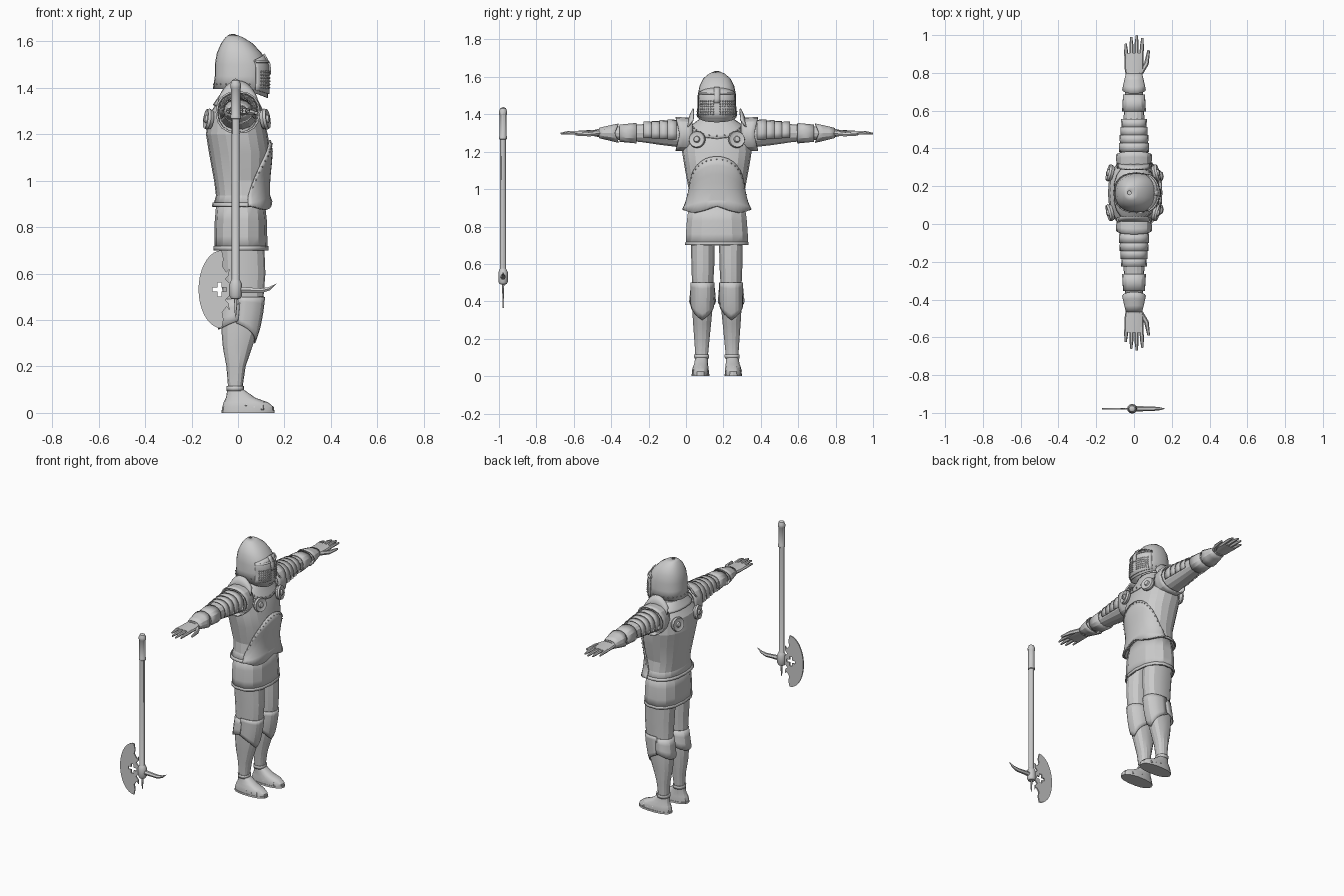
import bpy, bmesh
from math import sin, cos, pi, radians, copysign
from mathutils import Matrix, Vector

if "Cube" in bpy.data.objects:
    bpy.data.objects.remove(bpy.data.objects["Cube"])

MID = 0.165      # y of the figure's centre line
AXE = -0.978     # y of the axe
SIDES = ((1, "left"), (-1, "right"))

steel = bpy.data.materials.new("steel_grey")
steel.use_nodes = True
steel.diffuse_color = (0.6, 0.6, 0.6, 1)
steel.node_tree.nodes["Principled BSDF"].inputs["Base Color"].default_value = (0.6, 0.6, 0.6, 1)


def style(ob, angle):
    ob.data.materials.clear()
    ob.data.materials.append(steel)
    bpy.ops.object.select_all(action="DESELECT")
    ob.select_set(True)
    bpy.context.view_layer.objects.active = ob
    bpy.ops.object.shade_smooth_by_angle(angle=radians(angle))
    return ob


def finish(name, bm, angle=25, thick=0):
    bmesh.ops.recalc_face_normals(bm, faces=bm.faces[:])
    me = bpy.data.meshes.new(name)
    bm.to_mesh(me)
    bm.free()
    ob = bpy.data.objects.new(name, me)
    bpy.context.collection.objects.link(ob)
    if thick:
        mod = ob.modifiers.new("thickness", "SOLIDIFY")
        mod.thickness, mod.offset = thick, 0
    return style(ob, angle)


def spot(rings, t, a, off=0, axis="z", s=1, k=0.85):
    """Point on a body whose rings are (t, x low, x high, side low, side high)."""
    t0 = min(max(t, rings[0][0]), rings[-1][0])
    for p, q in zip(rings, rings[1:]):
        if t0 <= q[0]:
            break
    f = (t0 - p[0]) / (q[0] - p[0])
    x0, x1, w0, w1 = (b + (c - b) * f for b, c in zip(p[1:], q[1:]))
    bend = lambda v: copysign(abs(v) ** k, v)
    u = (x0 + x1) / 2 + ((x1 - x0) / 2 + off) * bend(cos(a))
    w = (w0 + w1) / 2 + ((w1 - w0) / 2 + off) * bend(sin(a))
    return Vector((u, MID + s * w, t)) if axis == "z" else Vector((u, MID + s * t, w))


def shell(name, rings, span=(0, 360), lo=None, hi=None, off=0, flare=0, rows=6, n=16,
          axis="z", s=1, thick=0, cap=False, warp=None, angle=25):
    """Skin over the rings, whole or as a plate between lo(a) and hi(a)."""
    bm = bmesh.new()
    ts = [r[0] for r in rings]
    grid = []
    steps = [i / rows for i in range(rows + 1)] if lo else ts
    for v in steps:
        row = []
        for j in range(n + 1):
            a = radians(span[0] + (span[1] - span[0]) * j / n)
            t = lo(a) + (hi(a) - lo(a)) * v if lo else v
            p = spot(rings, t, a, off + (flare * v if lo else 0), axis, s)
            if warp:
                p.z += warp(p, a)
            row.append(bm.verts.new(p))
        grid.append(row)
    for r0, r1 in zip(grid, grid[1:]):
        for j in range(n):
            bm.faces.new((r0[j], r0[j + 1], r1[j + 1], r1[j]))
    bmesh.ops.remove_doubles(bm, verts=bm.verts[:], dist=0.0002)
    if cap:
        bmesh.ops.holes_fill(bm, edges=[e for e in bm.edges if e.is_boundary], sides=0)
    return finish(name, bm, angle, thick)


def flat(v):
    return lambda a: v


def rivets(name, points, r=0.004):
    bm = bmesh.new()
    for p in points:
        bmesh.ops.create_icosphere(bm, subdivisions=1, radius=r, matrix=Matrix.Translation(p))
    finish(name, bm)


def turned(name, profile, matrix, n=16):
    """Lathe of (radius, height) around local z."""
    bm = bmesh.new()
    vs = [bm.verts.new((r, 0, z)) for r, z in profile]
    es = [bm.edges.new(e) for e in zip(vs, vs[1:])]
    bmesh.ops.spin(bm, geom=vs + es, axis=(0, 0, 1), cent=(0, 0, 0), angle=2 * pi, steps=n)
    bmesh.ops.remove_doubles(bm, verts=bm.verts[:], dist=0.0002)
    bm.transform(matrix)
    return finish(name, bm, 30)


def tube(name, points, radius, taper):
    cu = bpy.data.curves.new(name, "CURVE")
    cu.dimensions, cu.bevel_depth, cu.bevel_resolution, cu.use_fill_caps = "3D", radius, 1, True
    sp = cu.splines.new("POLY")
    sp.points.add(len(points) - 1)
    for q, p, f in zip(sp.points, points, taper):
        q.co, q.radius = (*p, 1), f
    return to_mesh(name, cu)


def to_mesh(name, cu, matrix=None):
    ob = bpy.data.objects.new(name, cu)
    bpy.context.collection.objects.link(ob)
    if matrix:
        ob.matrix_world = matrix
    bpy.ops.object.select_all(action="DESELECT")
    ob.select_set(True)
    bpy.context.view_layer.objects.active = ob
    bpy.ops.object.convert(target="MESH")
    return style(bpy.context.view_layer.objects.active, 35)


def even(*rows):
    return [(z, x0, x1, -w, w) for z, x0, x1, w in rows]


# Helmet with visor, breaths and rivets
helm = even((1.395, -.105, .127, .105), (1.45, -.097, .128, .1), (1.5, -.097, .126, .1),
            (1.55, -.088, .098, .09), (1.59, -.07, .06, .07), (1.615, -.052, .02, .04),
            (1.628, -.035, -.015, .01))
chin = lambda p, a: -.038 * max(0, cos(a)) * max(0, min(1, (1.45 - p.z) / .055))
shell("helmet", helm, n=24, thick=.006, warp=chin, angle=35)
shell("visor", helm, (-62, 62), lambda a: 1.405, lambda a: 1.5 + .04 * cos(a), .005,
      n=16, thick=.006, warp=chin, angle=35)
shell("brow_band", helm, (-60, 60), flat(1.508), flat(1.518), .011, rows=1, n=12, thick=.008)
shell("nose_ridge", helm, (-6, 6), flat(1.46), flat(1.545), .011, rows=4, n=2, thick=.008)
rivets("breaths", [spot(helm, 1.41 + .014 * i, radians(b * 7), .009) + Vector((0, 0, -.01))
                   for i in range(6) for b in range(-7, 8) if b], .0045)
rivets("helmet_rivets", [spot(helm, 1.415, radians(b), .003) for b in range(75, 300, 15)])
shell("neck", even((1.3, -.055, .06, .065), (1.46, -.055, .06, .06)), cap=True)

# Cuirass
torso = even((.89, -.105, .135, .175), (.935, -.092, .125, .155), (1.0, -.1, .125, .148),
             (1.12, -.122, .138, .17), (1.2, -.135, .125, .183), (1.28, -.125, .105, .175),
             (1.34, -.085, .075, .125), (1.375, -.06, .06, .075))
hem = lambda p, a: (.02 - .04 * abs(sin(2 * a))) * max(0, min(1, (.94 - p.z) / .05)) * max(0, cos(a))
shell("cuirass", torso, n=20, thick=.006, warp=hem, angle=14)
arch = lambda a: 1.175 - .24 * (abs(a) / radians(80)) ** 1.8
shell("belly_plate", torso, (-80, 80), flat(.89), arch, .009, n=20, thick=.008, warp=hem, angle=14)
rivets("belly_rivets", [spot(torso, arch(radians(b)) - .015, radians(b), .015) for b in range(-70, 71, 7)])
shell("waist_rim", torso, lo=flat(.888), hi=flat(.905), off=.005, rows=1, n=20, thick=.006, warp=hem)
gorget = lambda a: 1.325 - .055 * max(0, cos(a)) ** 3
shell("gorget", torso, lo=gorget, hi=flat(1.385), off=.01, n=20, thick=.008)
rivets("gorget_rivets", [spot(torso, gorget(radians(b)) + .015, radians(b), .016)
                         for b in range(-70, 71, 10)], .005)

# Skirt
skirt = even((.7, -.098, .124, .166), (.76, -.098, .122, .165), (.83, -.096, .12, .16), (.92, -.088, .11, .148))
shell("skirt", skirt, n=14, thick=.008, angle=14)
shell("skirt_rim", skirt, lo=flat(.7), hi=flat(.718), off=.004, rows=1, n=14, thick=.006, angle=14)

# Legs, arms and shoulders
leg = [(.05, -.043, .02, .05, .115), (.1, -.042, .018, .048, .115), (.2, -.05, .033, .038, .122),
       (.28, -.065, .06, .03, .128), (.36, -.072, .088, .022, .133), (.43, -.07, .102, .018, .134),
       (.5, -.066, .11, .018, .134), (.6, -.072, .118, .012, .138), (.8, -.085, .11, .01, .14)]
foot = [(0, -.068, .155, .042, .133), (.025, -.068, .154, .042, .133), (.045, -.062, .13, .044, .13),
        (.065, -.052, .075, .047, .122), (.1, -.046, .025, .048, .116)]
arm = [(.14, -.08, .08, 1.215, 1.37), (.3, -.065, .065, 1.235, 1.358), (.4, -.055, .055, 1.25, 1.348),
       (.52, -.048, .048, 1.262, 1.336), (.58, -.044, .044, 1.27, 1.33), (.64, -.038, .038, 1.278, 1.322)]
palm = [(.6, -.04, .04, 1.28, 1.32), (.66, -.05, .052, 1.283, 1.317), (.74, -.052, .05, 1.288, 1.312)]
for s, side in SIDES:
    shell(side + "_leg", leg, n=14, s=s, cap=True, angle=18)
    shell(side + "_knee_plate", leg, (-100, 100), lambda a: .3 + .05 * abs(a), flat(.5), .004,
          n=12, s=s, thick=.006, angle=18)
    shell(side + "_knee_wing", leg, (95, 265), lambda a: .4 - .04 * cos(a - pi), flat(.49), .012, -.01,
          n=8, rows=3, s=s, thick=.006)
    shell(side + "_ankle_band", leg, lo=flat(.095), hi=flat(.115), off=.004, rows=1, n=14, s=s, thick=.005)
    shell(side + "_shoe", foot, n=18, s=s, cap=True)
    shell(side + "_sole", foot, lo=flat(0), hi=flat(.012), off=.003, rows=1, n=18, s=s, cap=True)
    for i in range(3):
        tube(f"{side}_shoe_lame_{i}", [(.035 + .035 * i, MID + s * (.088 + e * .041), .064 - .008 * i - .035 * abs(e) ** 3)
                                       for e in (-1, -.8, -.4, 0, .4, .8, 1)], .006, [1] * 7)

    shell(side + "_arm", arm, axis="y", n=14, s=s, cap=True, angle=18)
    shell(side + "_pauldron", arm, lo=flat(.13), hi=lambda a: .2 + .02 * abs(sin(a)), off=.006, flare=.012,
          rows=3, n=16, axis="y", s=s, thick=.008)
    for i in range(4):
        d = .215 + .042 * i
        shell(f"{side}_arm_lame_{i}", arm, (-20, 200), flat(d), flat(d + .05), .004, .006,
              rows=1, n=10, axis="y", s=s, thick=.004)
    shell(side + "_elbow_band", arm, lo=flat(.43), hi=flat(.52), off=.007, rows=2, n=14, axis="y", s=s, thick=.006)
    shell(side + "_cuff", arm, lo=lambda a: .545 - .02 * abs(sin(a)), hi=flat(.63), off=.014, flare=-.012,
          rows=3, n=14, axis="y", s=s, thick=.005)
    shell(side + "_hand", palm, axis="y", n=12, s=s, cap=True)
    for i, tip in enumerate((.79, .825, .835, .82)):
        x = -.039 + .026 * i
        tube(f"{side}_finger_{i}", [(x, MID + s * .71, 1.3), (x * 1.08, MID + s * (tip - .04), 1.302),
                                    (x * 1.12, MID + s * tip, 1.297)], .0115, (1, .9, .45))
    tube(side + "_thumb", [(.035, MID + s * .635, 1.298), (.066, MID + s * .685, 1.293),
                           (.078, MID + s * .755, 1.292)], .014, (1, .9, .5))

    # Upright shoulder guard and front and back discs
    bm = bmesh.new()
    rows = [[bm.verts.new((w * cos(radians(b)), MID + s * d, 1.29 + h * sin(radians(b)))) for b in range(35, 146, 11)]
            for w, h, d in ((.105, .07, .155), (.1, .11, .14), (.09, .14, .125))]
    for r0, r1 in zip(rows, rows[1:]):
        for j in range(len(r0) - 1):
            bm.faces.new((r0[j], r0[j + 1], r1[j + 1], r1[j]))
    finish(side + "_shoulder_guard", bm, 30, .008)
    for x, facing, label in ((.118, 1, "front"), (-.128, -1, "back")):
        aim = Vector((facing, s * .25, .15)).to_track_quat("Z", "Y").to_matrix().to_4x4()
        turned(f"{side}_{label}_disc", [(0, -.015), (.04, -.015), (.046, 0), (.042, .012), (.03, .007),
                                        (.018, .008), (.014, .017), (0, .02)],
               Matrix.Translation((x, MID + s * .105, 1.265)) @ aim)

# Axe: pole with grip and collar
turned("axe_pole", [(0, .41), (.004, .43), (.007, .49), (.02, .492), (.027, .505), (.027, .555), (.02, .57),
                    (.017, .575), (.017, 1.265), (.022, 1.268), (.022, 1.28), (.02, 1.285), (.02, 1.395),
                    (.023, 1.4), (.023, 1.415), (.016, 1.432), (0, 1.44)],
       Matrix.Translation((-.01, AXE, 0)) @ Matrix.Diagonal((1, .95, 1, 1)), 12)
tube("axe_spike", [(.01, AXE, .53), (.06, AXE, .528), (.1, AXE, .526), (.135, AXE, .535), (.165, AXE, .556)],
     .015, (1, .85, .8, .55, .05))

# Axe blade with hooked inner edge and a cross-shaped opening
edge = [(-.07 - .1 * cos(radians(b)), .168 * sin(radians(b))) for b in range(-90, 91, 10)]
hooks = [(-.062, .13), (-.068, .1), (-.05, .075), (-.036, .09), (-.04, .06), (-.055, .045), (-.04, .03), (-.02, .022)]
outline = edge + hooks + [(x, -z) for x, z in reversed(hooks)]
quarter = [(.03, .009), (.009, .009), (.009, .03)]
cross = []
for x, z in quarter:
    cross.append((x, z))
for turn in range(3):
    cross += [(-z, x) for x, z in cross[-3:]]
cu = bpy.data.curves.new("axe_blade", "CURVE")
cu.dimensions, cu.fill_mode, cu.extrude = "2D", "BOTH", .004
for pts in (outline, [(x - .08, z) for x, z in cross]):
    sp = cu.splines.new("POLY")
    sp.points.add(len(pts) - 1)
    sp.use_cyclic_u = True
    for q, (x, z) in zip(sp.points, pts):
        q.co = (x, z, 0, 1)
to_mesh("axe_blade", cu, Matrix.Translation((0, AXE, .532)) @ Matrix.Rotation(pi / 2, 4, "X"))
